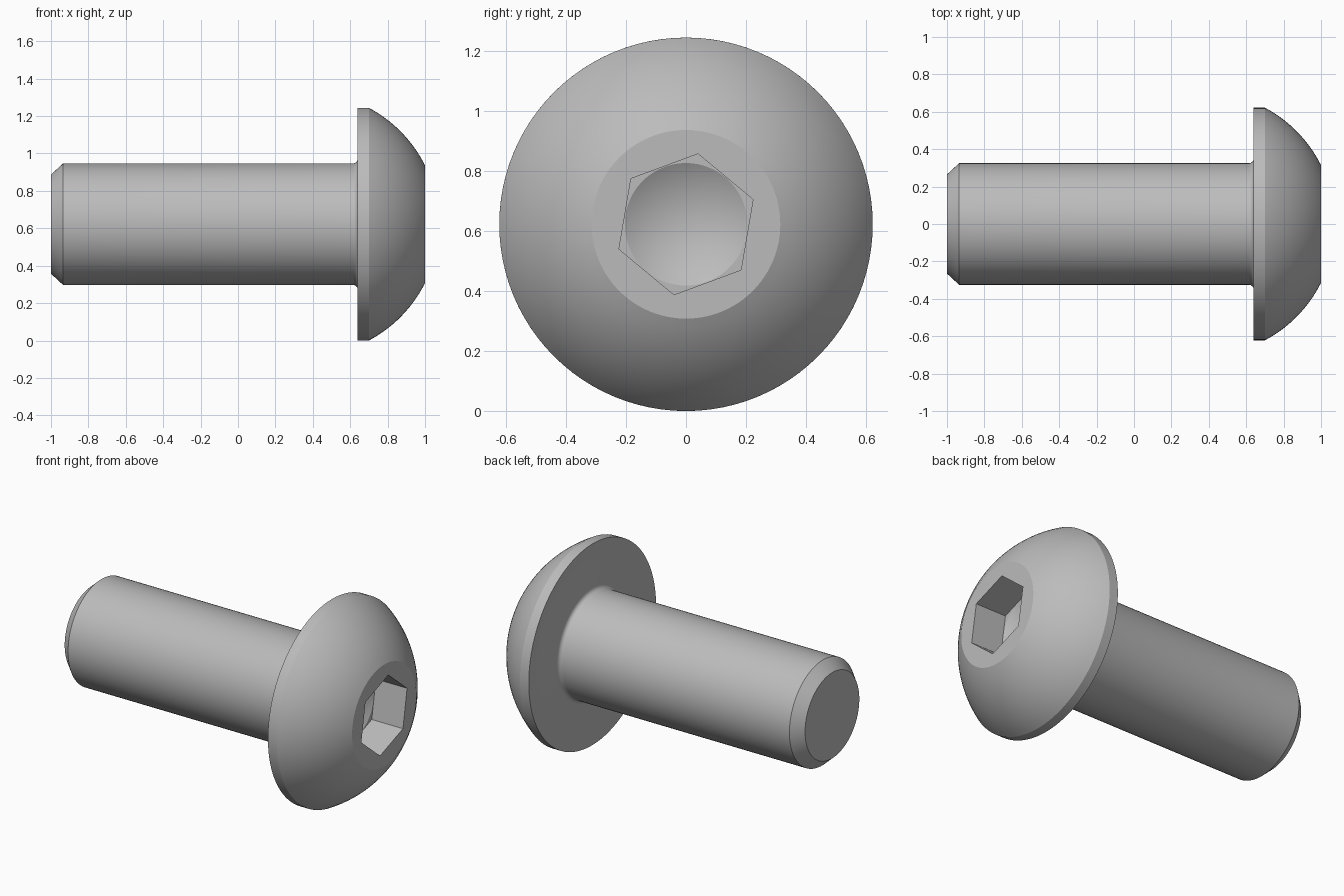
import bpy, bmesh, math

SEGMENTS = 96
HEAD_R = 0.622
AXIS_Z = HEAD_R

if "Cube" in bpy.data.objects:
    bpy.data.objects.remove(bpy.data.objects["Cube"], do_unlink=True)

steel = bpy.data.materials.new("steel grey")
steel.use_nodes = True
GREY = (0.5, 0.5, 0.5, 1)
steel.diffuse_color = GREY
steel.node_tree.nodes["Principled BSDF"].inputs["Base Color"].default_value = GREY


def lathe(name, profile, sides=SEGMENTS, turn=0.0):
    """Revolve (x, radius) points about the bolt axis and cap both ends."""
    bm = bmesh.new()
    rings = []
    for x, r in profile:
        if r == 0:
            rings.append([bm.verts.new((x, 0, 0))] * sides)
            continue
        angles = [turn + math.tau * i / sides for i in range(sides)]
        rings.append([bm.verts.new((x, r * math.cos(a), r * math.sin(a))) for a in angles])
    for a, b in zip(rings, rings[1:]):
        for i in range(sides):
            j = (i + 1) % sides
            corners = dict.fromkeys((a[i], a[j], b[j], b[i]))
            bm.faces.new(list(corners))
    for ring in (rings[0], rings[-1]):
        if ring[0] is not ring[1]:
            bm.faces.new(ring)
    bmesh.ops.recalc_face_normals(bm, faces=bm.faces)
    mesh = bpy.data.meshes.new(name)
    bm.to_mesh(mesh)
    bm.free()
    mesh.materials.append(steel)
    obj = bpy.data.objects.new(name, mesh)
    obj.location.z = AXIS_Z
    bpy.context.collection.objects.link(obj)
    return obj


# Chamfered shank and small concave fillet under the head
profile = [(-1, 0.265), (-0.935, 0.325)]
for i in range(5):
    a = math.radians(90 * i / 4)
    profile.append((0.615 + 0.025 * math.sin(a), 0.35 - 0.025 * math.cos(a)))

# Flat underside, short rim and spherical dome
profile += [(0.64, HEAD_R)]
DOME_X, DOME_R = 0.37, 0.704
start, end = math.acos(0.33 / DOME_R), math.acos(0.63 / DOME_R)
for i in range(15):
    a = start + (end - start) * i / 14
    profile.append((DOME_X + DOME_R * math.cos(a), DOME_R * math.sin(a)))
bolt = lathe("button_head_bolt", profile)

# Hexagonal socket with a drilled conical bottom
hex_cutter = lathe("hex_socket_cutter", [(0.787, 0.238), (1.1, 0.238)], 6, math.radians(80.3))
cone_cutter = lathe("socket_cone_cutter", [(0.80, 0.204), (0.787, 0.204), (0.668, 0)])

bpy.context.view_layer.objects.active = bolt
bolt.select_set(True)
for cutter in (hex_cutter, cone_cutter):
    mod = bolt.modifiers.new(cutter.name, "BOOLEAN")
    mod.operation = "DIFFERENCE"
    mod.solver = "EXACT"
    mod.object = cutter
    bpy.ops.object.modifier_apply(modifier=mod.name)
    bpy.data.objects.remove(cutter, do_unlink=True)

bpy.ops.object.shade_smooth_by_angle(angle=math.radians(25))
